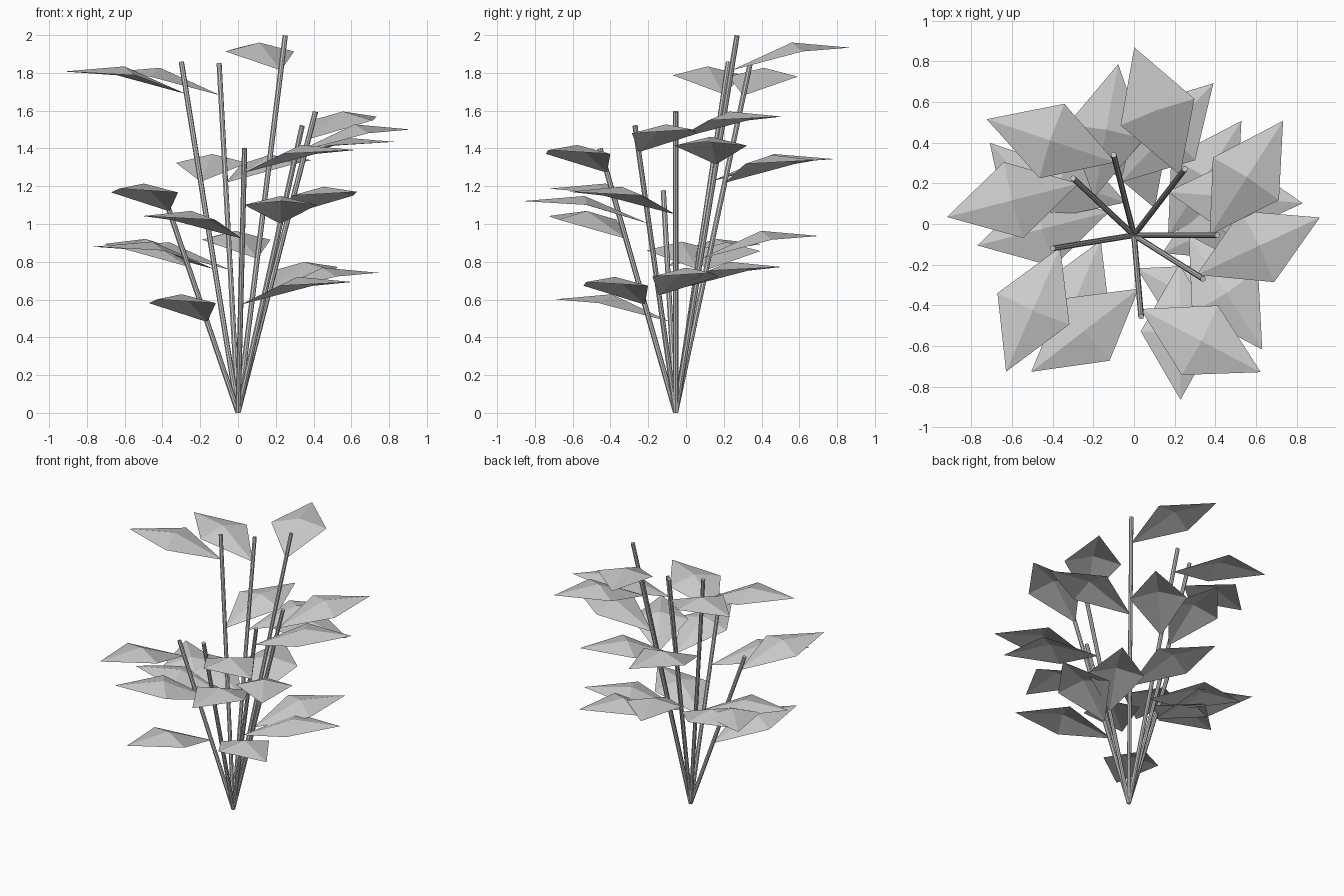
import bpy, bmesh, math
from mathutils import Vector

if "Cube" in bpy.data.objects:
    bpy.data.objects.remove(bpy.data.objects["Cube"])

ROOT = Vector((0, -0.055, 0.003))
# stem tips
TIPS = [(0.25, 0.27, 1.997), (-0.10, 0.34, 1.85), (-0.30, 0.225, 1.858),
        (-0.40, -0.12, 1.175), (0.035, -0.455, 1.40), (0.34, -0.27, 1.52),
        (0.41, -0.055, 1.595)]
# leaf position along the stem, and turn from the stem's heading
LEAVES = [(0.408, 1.0), (0.658, -1.0), (0.908, 1.0)]


def add_object(name, bm):
    mesh = bpy.data.meshes.new(name)
    bm.to_mesh(mesh)
    bm.free()
    bpy.context.collection.objects.link(bpy.data.objects.new(name, mesh))
    return bpy.data.objects[name]


def stem(name, tip):
    d = tip - ROOT
    bm = bmesh.new()
    bmesh.ops.create_cone(bm, cap_ends=True, segments=8, radius1=0.014,
                          radius2=0.014, depth=d.length)
    ob = add_object(name, bm)
    ob.rotation_euler = d.to_track_quat('Z', 'Y').to_euler()
    ob.location = (tip + ROOT) / 2


def leaf(name, base, heading):
    # kite of four triangles around a raised middle
    bm = bmesh.new()
    rim = [bm.verts.new(p) for p in
           [(0, 0, 0), (0.33, -0.193, 0.10), (0.668, 0, 0.12), (0.33, 0.193, 0.10)]]
    mid = bm.verts.new((0.34, 0, 0.147))
    for i in range(4):
        bm.faces.new((rim[i], rim[(i + 1) % 4], mid))
    ob = add_object(name, bm)
    ob.location = base
    ob.rotation_euler.z = heading


for i, t in enumerate(TIPS, 1):
    tip = Vector(t)
    d = tip - ROOT
    stem(f"stem_{i}", tip)
    for j, (along, turn) in enumerate(LEAVES, 1):
        leaf(f"leaf_{i}_{j}", ROOT + d * along, math.atan2(d.y, d.x) + turn)
